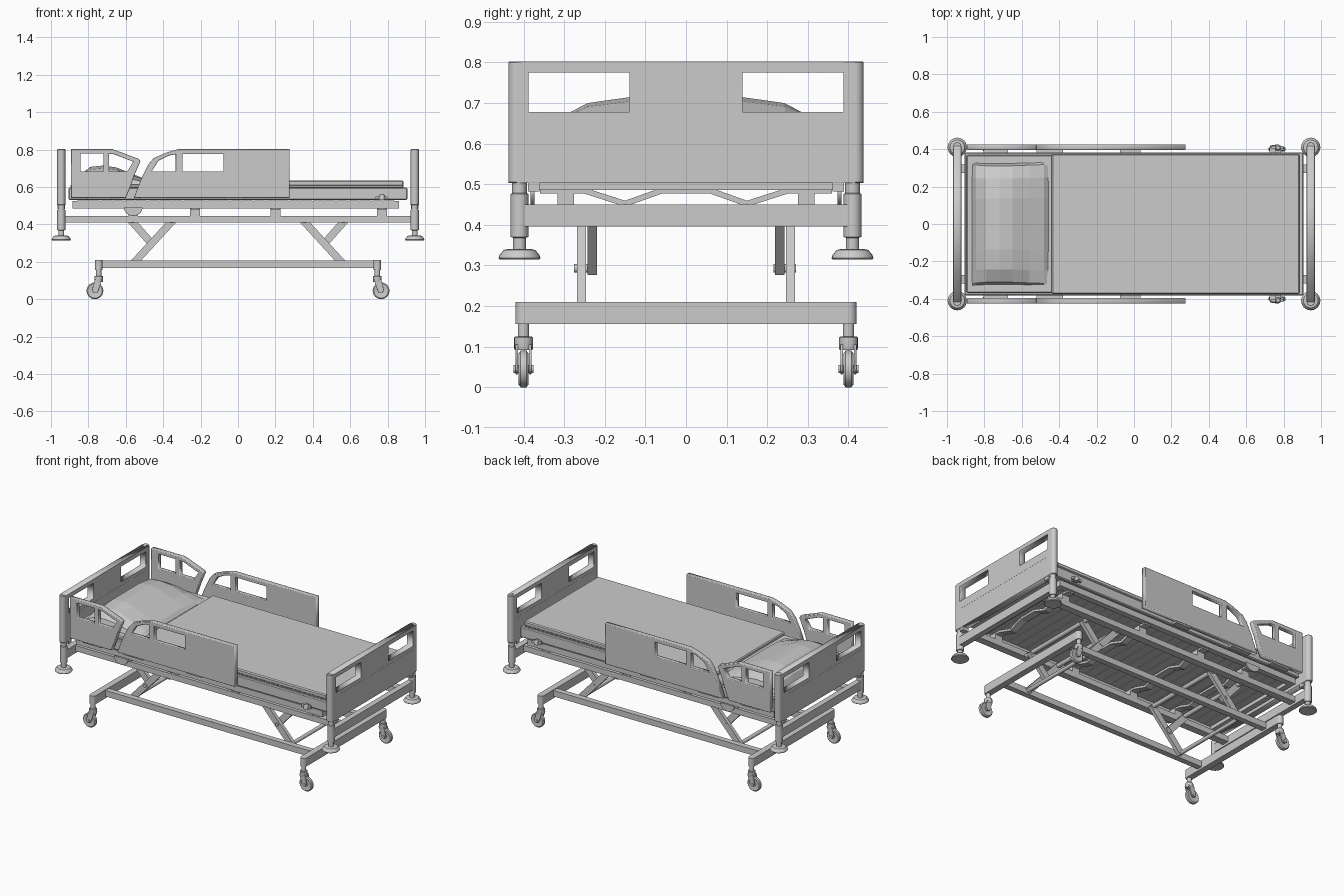
import bpy, bmesh
from math import pi, cos, sin, radians
from mathutils import Vector

if "Cube" in bpy.data.objects:
    bpy.data.objects.remove(bpy.data.objects["Cube"])

def finish(bm, name, smooth=False):
    me = bpy.data.meshes.new(name)
    bmesh.ops.recalc_face_normals(bm, faces=bm.faces)
    bm.to_mesh(me)
    bm.free()
    ob = bpy.data.objects.new(name, me)
    bpy.context.collection.objects.link(ob)
    if smooth:
        bpy.ops.object.select_all(action='DESELECT')
        ob.select_set(True)
        bpy.context.view_layer.objects.active = ob
        bpy.ops.object.shade_smooth_by_angle(angle=radians(35))
    return ob

def box(name, x0, x1, y0, y1, z0, z1, bevel=0.0):
    bm = bmesh.new()
    bmesh.ops.create_cube(bm, size=1)
    for v in bm.verts:
        v.co = Vector(((x0 + x1) / 2 + v.co.x * (x1 - x0), (y0 + y1) / 2 + v.co.y * abs(y1 - y0),
                       (z0 + z1) / 2 + v.co.z * (z1 - z0)))
    if bevel:
        bmesh.ops.bevel(bm, geom=bm.edges[:], offset=bevel, segments=1, affect='EDGES')
    return finish(bm, name)

def lathe(name, profile, loc, axis='z', n=20):
    """profile: (radius, height) pairs turned round an axis through loc"""
    bm = bmesh.new()
    rings = []
    for r, h in profile:
        ring = []
        for i in range(n):
            a, b = r * cos(2 * pi * i / n), r * sin(2 * pi * i / n)
            ring.append(bm.verts.new(Vector(loc) + Vector((a, b, h) if axis == 'z' else (a, h, b))))
        rings.append(ring)
    for p, q in zip(rings, rings[1:]):
        for i in range(n):
            bm.faces.new((p[i], p[(i + 1) % n], q[(i + 1) % n], q[i]))
    bm.faces.new(rings[0])
    bm.faces.new(rings[-1])
    return finish(bm, name, True)

def panel(name, loops, loc, rot, thick, bevel=0.004):
    """flat panel with holes from 2D outlines"""
    cu = bpy.data.curves.new(name, 'CURVE')
    cu.dimensions = '2D'
    cu.fill_mode = 'BOTH'
    cu.extrude = thick / 2 - bevel
    cu.bevel_depth = bevel
    cu.offset = -bevel
    cu.bevel_resolution = 1
    for pts in loops:
        s = cu.splines.new('POLY')
        s.points.add(len(pts) - 1)
        for p, (a, b) in zip(s.points, pts):
            p.co = (a, b, 0, 1)
        s.use_cyclic_u = True
    ob = bpy.data.objects.new(name, cu)
    ob.location, ob.rotation_euler = loc, rot
    bpy.context.collection.objects.link(ob)
    bpy.ops.object.select_all(action='DESELECT')
    ob.select_set(True)
    bpy.context.view_layer.objects.active = ob
    bpy.ops.object.convert(target='MESH')
    return ob

def bar(name, p, q, width, depth):
    """flat bar between two points in an xz plane or yz plane"""
    p, q = Vector(p), Vector(q)
    d = (q - p).normalized()
    side = Vector((0, 1, 0)) if abs(d.y) < 0.01 else Vector((1, 0, 0))
    up = d.cross(side)
    bm = bmesh.new()
    bmesh.ops.create_cube(bm, size=1)
    for v in bm.verts:
        c = v.co.copy()
        v.co = (p + q) / 2 + d * c.x * (q - p).length + side * c.y * depth + up * c.z * width
    return finish(bm, name)

def rect(x0, x1, y0, y1):
    return [(x0, y0), (x1, y0), (x1, y1), (x0, y1)]

SIDE = (pi / 2, 0, 0)
END = (pi / 2, 0, pi / 2)
S = (-1, 1)

# head and foot boards, posts and bumpers
for sx in S:
    n = "head" if sx < 0 else "foot"
    X = sx * 0.945
    panel(n + "_board", [rect(-0.417, 0.417, 0.503, 0.802), rect(-0.388, -0.139, 0.678, 0.775),
                         rect(0.139, 0.388, 0.678, 0.775)], (X, 0, 0), END, 0.043, 0.001)
    box(n + "_board_strip", X - 0.0222, X + 0.0222, -0.387, 0.387, 0.626, 0.655)
    box(n + "_crossbeam", X - 0.018, X + 0.018, -0.40, 0.40, 0.396, 0.45)
    for sy in S:
        lathe(n + "_board_edge", [(0.020, 0.503), (0.0215, 0.505), (0.0215, 0.800), (0.020, 0.802)],
              (X, sy * 0.416, 0))
        lathe(n + "_post", [(0.016, 0.335), (0.016, 0.368), (0.022, 0.37), (0.022, 0.476),
                            (0.018, 0.478), (0.018, 0.505)], (X, sy * 0.41, 0))
        lathe(n + "_bumper", [(0.048, 0.314), (0.0515, 0.318), (0.049, 0.326), (0.039, 0.338), (0.03, 0.340)],
              (X, sy * 0.41, 0), n=24)
        box(n + "_board_bracket", X - 0.02, X + 0.02, sy * 0.375 - 0.014, sy * 0.375 + 0.014, 0.482, 0.505)

# lower frame and casters
for sx in S:
    X = sx * 0.745
    box("base_crossbeam", X - 0.02, X + 0.02, -0.40, 0.40, 0.156, 0.21)
    for sy in S:
        Y = sy * 0.4
        lathe("base_beam_end", [(0.02, 0.156), (0.02, 0.21)], (X, Y, 0))
        lathe("caster_stem", [(0.014, 0.115), (0.014, 0.157)], (X, Y, 0))
        lathe("caster_housing", [(0.022, 0.092), (0.023, 0.096), (0.023, 0.122), (0.02, 0.125)], (X, Y, 0))
        W = X + sx * 0.02
        lathe("caster_wheel", [(0.025, -0.009), (0.039, -0.012), (0.045, -0.007), (0.045, 0.007),
                               (0.039, 0.012), (0.025, 0.009)], (W, Y, 0.045), 'y', 24)
        lathe("caster_axle", [(0.01, -0.025), (0.01, 0.025)], (W, Y, 0.045), 'y', 12)
        for t in S:
            panel("caster_fork", [[(X - sx * 0.018, 0.105), (X + sx * 0.02, 0.105), (W + sx * 0.016, 0.045),
                                   (W, 0.032), (W - sx * 0.016, 0.038)]], (0, Y + t * 0.0165, 0), SIDE, 0.006, 0.001)

# long rails of both frames
for sy in S:
    box("base_rail", -0.73, 0.73, sy * 0.285 - 0.018, sy * 0.285 + 0.018, 0.168, 0.206)
    box("upper_rail", -0.93, 0.93, sy * 0.296 - 0.023, sy * 0.296 + 0.023, 0.41, 0.446)

# lifting arms
for sx in S:
    for sy in S:
        bar("long_arm", (sx * 0.565, sy * 0.257, 0.185), (sx * 0.345, sy * 0.257, 0.425), 0.04, 0.022)
        bar("short_arm", (sx * 0.575, sy * 0.231, 0.425), (sx * 0.455, sy * 0.231, 0.29), 0.04, 0.024)
        lathe("arm_pivot", [(0.011, -0.03), (0.011, 0.025)], (sx * 0.465, sy * 0.246, 0.293), 'y', 12)
    lathe("lower_torque_tube", [(0.012, -0.28), (0.012, 0.28)], (sx * 0.56, 0, 0.19), 'y', 12)
    lathe("upper_torque_tube", [(0.014, -0.28), (0.014, 0.28)], (sx * 0.355, 0, 0.42), 'y', 12)
    lathe("short_arm_tube", [(0.014, -0.28), (0.014, 0.28)], (sx * 0.565, 0, 0.42), 'y', 12)

# bent cross supports under the deck
for x in (-0.56, -0.23, 0.2, 0.77):
    pts = [(-0.36, 0.484), (-0.25, 0.484), (-0.15, 0.452), (-0.06, 0.484),
           (0.06, 0.484), (0.15, 0.452), (0.25, 0.484), (0.36, 0.484)]
    for (a, b), (c, d) in zip(pts, pts[1:]):
        bar("cross_support", (x, a, b), (x, c, d), 0.014, 0.045)
    for sy in S:
        box("deck_foot", x - 0.026, x + 0.026, sy * 0.296 - 0.02, sy * 0.296 + 0.02, 0.444, 0.488)
for sy in S:
    panel("hinge_plate", [[(-0.56 + 0.05 * cos(pi + pi * i / 8), 0.49 + 0.045 * sin(pi + pi * i / 8))
                           for i in range(9)]], (0, sy * 0.378, 0), SIDE, 0.01, 0.001)
    # small hook near the foot end
    box("side_hook", 0.735, 0.80, sy * 0.408 - 0.008, sy * 0.408 + 0.008, 0.535, 0.55)
    lathe("hook_pin", [(0.017, 0.53), (0.017, 0.545), (0.01, 0.56)], (0.77, sy * 0.408, 0), n=12)
    box("hook_arm", 0.755, 0.785, sy * 0.38, sy * 0.41, 0.535, 0.548)

# slatted deck
for sy in S:
    box("deck_side", -0.885, 0.86, sy * 0.355 - 0.018, sy * 0.355 + 0.018, 0.486, 0.524)
for x in (-0.867, 0.842):
    box("deck_end", x - 0.018, x + 0.018, -0.355, 0.355, 0.486, 0.524)
for i in range(27):
    x = -0.83 + i * 0.063
    box("deck_slat", x - 0.0295, x + 0.0295, -0.365, 0.365, 0.508, 0.528)

# mattress, sheet and pillow
box("mattress_tray", -0.905, 0.905, -0.383, 0.383, 0.53, 0.598, 0.005)
box("mattress", -0.895, 0.885, -0.37, 0.37, 0.595, 0.617, 0.006)
box("sheet", -0.44, 0.885, -0.374, 0.374, 0.605, 0.634, 0.006)
px = [(-0.87, 0), (-0.845, 0.5), (-0.79, 0.93), (-0.72, 1), (-0.65, 0.9), (-0.56, 0.55), (-0.48, 0.25), (-0.45, 0)]
py = [(-0.335, 0), (-0.32, 0.5), (-0.25, 0.83), (-0.14, 0.97), (0.14, 0.97), (0.25, 0.83), (0.32, 0.5), (0.335, 0)]
bm = bmesh.new()
grid = [[bm.verts.new((x, y * (1 - 0.03 * fx), 0.61 + 0.108 * fx * fy)) for y, fy in py] for x, fx in px]
for r, q in zip(grid, grid[1:]):
    for i in range(len(py) - 1):
        bm.faces.new((r[i], q[i], q[i + 1], r[i + 1]))
finish(bm, "pillow")

# side guards
head_guard = [[(-0.893, 0.542), (-0.60, 0.542), (-0.575, 0.60), (-0.555, 0.66), (-0.522, 0.738), (-0.53, 0.75),
               (-0.67, 0.802), (-0.893, 0.802)],
              rect(-0.842, -0.72, 0.683, 0.778),
              [(-0.69, 0.683), (-0.592, 0.683), (-0.56, 0.735), (-0.66, 0.774), (-0.69, 0.778)]]
foot_guard = [[(-0.557, 0.542), (0.275, 0.542), (0.275, 0.802), (-0.32, 0.802), (-0.38, 0.785), (-0.45, 0.755),
               (-0.48, 0.72), (-0.515, 0.65)],
              rect(-0.297, -0.077, 0.683, 0.775),
              [(-0.462, 0.683), (-0.333, 0.683), (-0.333, 0.775), (-0.37, 0.768), (-0.425, 0.74)]]
for sy in S:
    panel("head_guard", head_guard, (0, sy * 0.411, 0), SIDE, 0.03)
    panel("foot_guard", foot_guard, (0, sy * 0.411, 0), SIDE, 0.03)
    for x, w in ((-0.74, 0.065), (-0.45, 0.07), (-0.02, 0.055)):
        box("guard_bracket", x - w, x + w, sy * 0.375, sy * 0.415, 0.532, 0.548)
